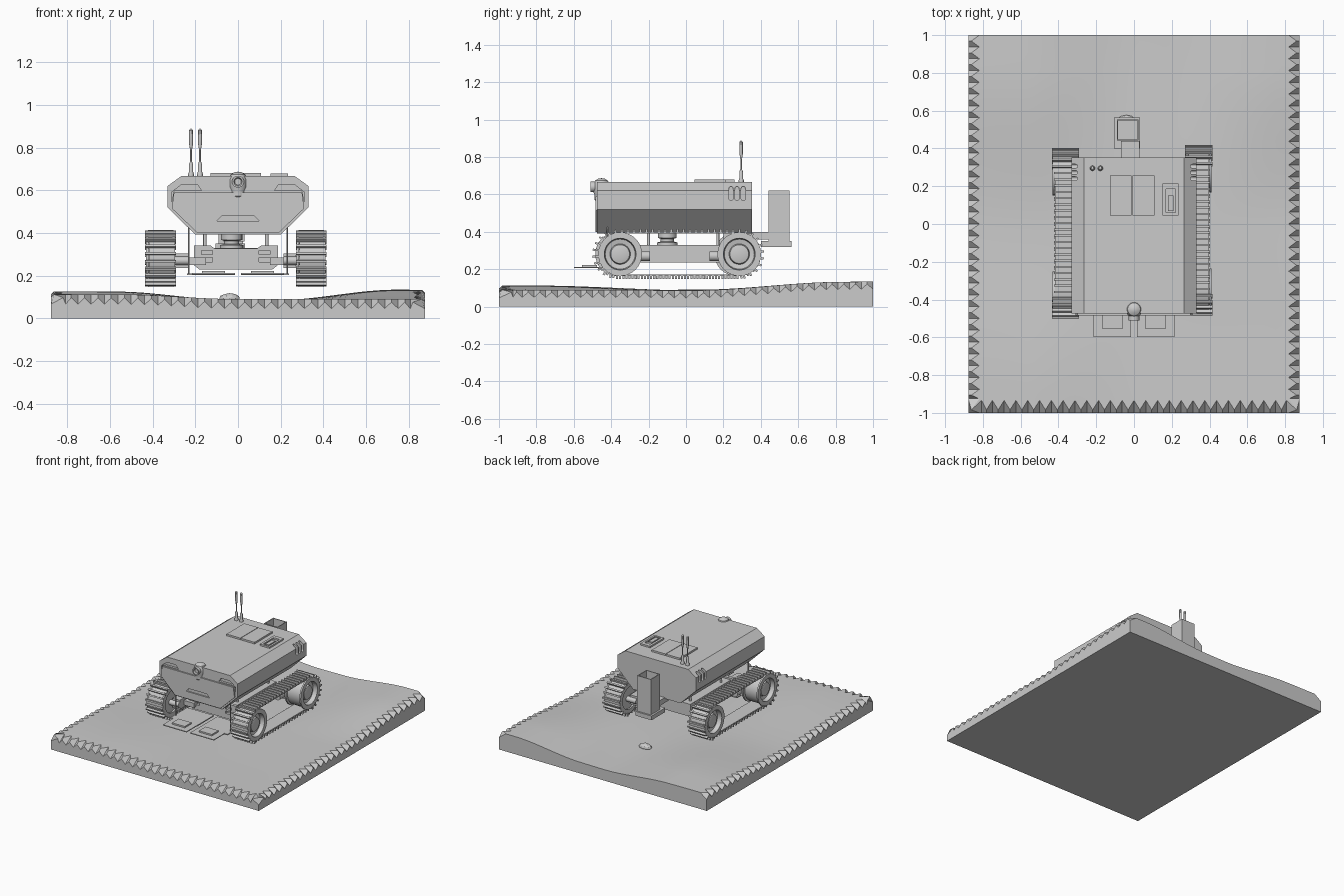
import bpy, bmesh, math
from mathutils import Vector, Matrix

cube = bpy.data.objects.get("Cube")
if cube:
    bpy.data.objects.remove(cube)

grey = bpy.data.materials.new("plain grey")
grey.use_nodes = True
grey.diffuse_color = (0.6, 0.6, 0.6, 1)
grey.node_tree.nodes["Principled BSDF"].inputs["Base Color"].default_value = (0.6, 0.6, 0.6, 1)


def finish(name, bm, smooth=True):
    bmesh.ops.recalc_face_normals(bm, faces=bm.faces)
    mesh = bpy.data.meshes.new(name)
    bm.to_mesh(mesh)
    bm.free()
    mesh.materials.append(grey)
    ob = bpy.data.objects.new(name, mesh)
    bpy.context.collection.objects.link(ob)
    if smooth:
        bpy.ops.object.select_all(action='DESELECT')
        ob.select_set(True)
        bpy.context.view_layer.objects.active = ob
        bpy.ops.object.shade_smooth_by_angle(angle=math.radians(30))
    return ob


def add_box(bm, centre, size, turn=0):
    m = Matrix.Translation(centre) @ Matrix.Rotation(turn, 4, 'X') @ Matrix.Diagonal((*size, 1))
    bmesh.ops.create_cube(bm, size=1, matrix=m)


def box(name, x, y, z):
    bm = bmesh.new()
    spans = (x, y, z)
    add_box(bm, [(a + b) / 2 for a, b in spans], [b - a for a, b in spans])
    return finish(name, bm, False)


def lathe(name, profile, centre, axis='Z', sides=24):
    """Spin (radius, height) points about an axis through centre."""
    bm = bmesh.new()
    verts = [bm.verts.new((r, 0, h)) for r, h in profile]
    edges = [bm.edges.new(p) for p in zip(verts, verts[1:])]
    bmesh.ops.spin(bm, geom=verts + edges, axis=(0, 0, 1), cent=(0, 0, 0),
                   angle=math.tau, steps=sides)
    bmesh.ops.remove_doubles(bm, verts=bm.verts, dist=0.0002)
    direction = Vector([c == axis[-1] for c in "XYZ"]) * (-1 if axis[0] == '-' else 1)
    turn = Vector((0, 0, 1)).rotation_difference(direction)
    bmesh.ops.transform(bm, verts=bm.verts,
                        matrix=Matrix.Translation(centre) @ turn.to_matrix().to_4x4())
    return finish(name, bm)


def rod(name, r, length, centre, axis='Z', sides=16):
    return lathe(name, [(0, 0), (r, 0), (r, length), (0, length)], centre, axis, sides)


def prism(name, points, start, end, axis='Y'):
    """Extrude an outline: (x, z) along Y or (y, z) along X."""
    bm = bmesh.new()
    face = bm.faces.new([bm.verts.new((a, start, b) if axis == 'Y' else (start, a, b))
                         for a, b in points])
    moved = bmesh.ops.extrude_face_region(bm, geom=[face])["geom"]
    shift = (0, end - start, 0) if axis == 'Y' else (end - start, 0, 0)
    bmesh.ops.translate(bm, vec=shift, verts=[v for v in moved if isinstance(v, bmesh.types.BMVert)])
    return finish(name, bm, False)


def cut(target, cutters):
    """Carve the cutters out of the target and remove them."""
    for cutter in cutters:
        mod = target.modifiers.new("recess", 'BOOLEAN')
        mod.operation, mod.object, mod.solver = 'DIFFERENCE', cutter, 'EXACT'
    graph = bpy.context.evaluated_depsgraph_get()
    graph.update()
    target_mesh = bpy.data.meshes.new_from_object(target.evaluated_get(graph))
    target.modifiers.clear()
    target.data = target_mesh
    for cutter in cutters:
        bpy.data.objects.remove(cutter)


def both(half):
    """Complete a half outline by mirroring it over x = 0."""
    return half + [(-x, z) for x, z in reversed(half)]


# Ground slab: shallow valley with raised corners and a notched rim on three sides
def ease(t):
    t = max(0, min(1, t))
    return t * t * (3 - 2 * t)


def ground_height(x, y):
    across = 0.036 * ease(-x / 0.55) if x < 0 else 0.045 * ease((x - 0.2) / 0.55)
    along = 0.75 * ease(-y / 0.9) if y < 0 else ease(y / 0.8)
    if x > 0 and y < 0:
        along *= 0.2
    return 0.087 + across * along + 0.004 * math.sin(4 * x + 2 * y) * math.cos(3 * y - x)


bm = bmesh.new()
nx, ny = 56, 64
bmesh.ops.create_grid(bm, x_segments=nx, y_segments=ny, size=1)
for v in bm.verts:
    i, j = round((v.co.x + 1) / 2 * nx), round((v.co.y + 1) / 2 * ny)
    x, y = v.co.x * 0.875, v.co.y
    side = min(i, nx - i)
    if side in (1, 2):
        inset = 0.068 if side == 2 else 0.056 if j % 2 == 0 else 0.014
        x = math.copysign(0.875 - inset, x)
    if j in (1, 2):
        y = (0.075 if j == 2 else 0.066 if i % 2 == 0 else 0.016) - 1
    z = ground_height(x, y)
    if j == 0:
        z -= 0.045 if i % 2 == 0 else 0.015
    elif side == 0:
        z -= 0.04 if j % 2 == 0 else 0.012
    v.co = (x, y, z)
rim = [e for e in bm.edges if e.is_boundary]
skirt = bmesh.ops.extrude_edge_only(bm, edges=rim)["geom"]
for v in skirt:
    if isinstance(v, bmesh.types.BMVert):
        v.co.z = 0
bmesh.ops.contextual_create(bm, geom=[e for e in skirt if isinstance(e, bmesh.types.BMEdge)])
finish("ground", bm)

bm = bmesh.new()
bmesh.ops.create_icosphere(bm, subdivisions=2, radius=1,
                           matrix=Matrix.Translation((-0.04, 0.545, 0.092)) @ Matrix.Diagonal((0.05, 0.032, 0.026, 1)))
finish("rock", bm, False)

# Hull, with side slots and recesses in the nose
hull = prism("hull", both([(0.2, 0.392), (0.33, 0.52), (0.33, 0.62), (0.265, 0.667)]), -0.475, 0.352)
nose = prism("nose_panel", both([(0.19, 0.4), (0.31, 0.515), (0.3, 0.59), (0.17, 0.59)]), -0.485, -0.475)
cut(nose, [prism("slot_cutter", both([(0.1, 0.455), (0.075, 0.48)]), -0.5, -0.47)])
recesses = []
for s in (-1, 1):
    recesses.append(prism("lamp_cutter", [(s * x, z) for x, z in
                          [(0.17, 0.598), (0.19, 0.626), (0.265, 0.626), (0.312, 0.59), (0.312, 0.54),
                           (0.3, 0.598)]], -0.5, -0.458))
    for n in range(3):
        y = 0.24 + n * 0.033
        arc = [math.pi * k / 6 for k in range(7)]
        outline = [(y + 0.011 * math.cos(a), 0.632 + 0.011 * math.sin(a)) for a in arc]
        outline += [(y - 0.011 * math.cos(a), 0.578 - 0.011 * math.sin(a)) for a in arc]
        recesses.append(prism("slot_cutter", outline, s * 0.288, s * 0.35, 'X'))
cut(hull, recesses)

# Roof fittings
box("hatch_right", (-0.128, -0.012), (0.045, 0.258), (0.666, 0.68))
box("hatch_left", (-0.008, 0.108), (0.045, 0.258), (0.666, 0.68))
vent = box("roof_vent", (0.152, 0.235), (0.045, 0.215), (0.66, 0.679))
cut(vent, [box("vent_cutter", (0.17, 0.22), (0.06, 0.185), (0.667, 0.7))])
box("roof_vent_grip", (0.18, 0.21), (0.07, 0.15), (0.666, 0.678))
for x in (-0.22, -0.178):
    lathe("antenna", [(0, 0), (0.014, 0), (0.014, 0.01), (0.01, 0.02), (0.01, 0.055), (0.004, 0.07),
                      (0.004, 0.12), (0.009, 0.15), (0.009, 0.215), (0, 0.224)], (x, 0.295, 0.666), sides=12)

# Camera head at the front edge
lathe("camera_head", [(0, 0), (0.026, 0.002), (0.038, 0.018), (0.036, 0.04), (0.044, 0.06),
                      (0.044, 0.095), (0.034, 0.118), (0.016, 0.129), (0, 0.131)], (0, -0.452, 0.556))
lathe("camera_lens", [(0, 0), (0.028, 0), (0.028, 0.055), (0.02, 0.055), (0.015, 0.042), (0, 0.042)],
      (0, -0.455, 0.64), '-Y')

# Chassis, slotted front bracket and hull mounts
box("chassis", (-0.19, 0.17), (-0.27, 0.22), (0.235, 0.33))
bracket = prism("front_bracket", [(x - 0.01, z) for x, z in
                both([(0.17, 0.228), (0.197, 0.25), (0.197, 0.342), (0.12, 0.342), (0.1, 0.328)])], -0.292, -0.268)
cut(bracket, [box("slot_cutter", (x - 0.026, x + 0.026), (-0.3, -0.272), (z - 0.01, z + 0.01))
              for x in (-0.145, 0.125) for z in (0.275, 0.308)])
for x in (-0.155, 0.135):
    for y in (-0.2, 0.17):
        rod("mount_post", 0.008, 0.07, (x, y, 0.33))
lathe("turntable", [(0, 0), (0.055, 0), (0.055, 0.015), (0.035, 0.02), (0.035, 0.035), (0.05, 0.04),
                    (0.05, 0.067), (0, 0.067)], (-0.03, -0.1, 0.328))

# Low front trays, hung from the hull on thin rods
for s, side in ((-1, "right"), (1, "left")):
    outer = sorted((s * 0.015, s * 0.215))
    inner = sorted((s * 0.06, s * 0.168))
    box(side + "_tray", outer, (-0.598, -0.46), (0.206, 0.212))
    box(side + "_tray_pad", inner, (-0.555, -0.475), (0.211, 0.223))
    box(side + "_tray_arm", sorted((s * 0.015, s * 0.24)), (-0.47, -0.27), (0.203, 0.211))
    rod(side + "_tray_rod", 0.004, 0.25, (s * 0.23, -0.42, 0.205), sides=8)


# Tracks: belt, cleats, wheels, axles and gearboxes
def belt_point(t, y0, y1, zc, r):
    """Point and turning angle at distance t round the belt."""
    run, bend = y1 - y0, math.pi * r
    t %= 2 * (run + bend)
    if t < run:
        return y0 + t, zc - r, 0
    if t < run + bend:
        a = (t - run) / r
        return y1 + r * math.sin(a), zc - r * math.cos(a), a
    if t < 2 * run + bend:
        return y1 - (t - run - bend), zc + r, math.pi
    a = (t - 2 * run - bend) / r + math.pi
    return y0 + r * math.sin(a), zc - r * math.cos(a), a


for s, side in ((-1, "right"), (1, "left")):
    xc = -0.01 + s * 0.3525
    y0, y1, zc, r = -0.36 + s * 0.008, 0.277 + s * 0.008, 0.281, 0.113
    total = 2 * (y1 - y0 + math.pi * r)
    bm = bmesh.new()
    steps = 72
    rings = []
    for k in range(steps):
        y, z, a = belt_point(total * k / steps, y0, y1, zc, r)
        out = Vector((0, math.sin(a), -math.cos(a)))
        p = Vector((xc, y, z))
        rings.append([bm.verts.new(p + Vector((dx, 0, 0)) + out * d)
                      for dx, d in ((-0.055, -0.004), (0.055, -0.004), (0.055, 0.004), (-0.055, 0.004))])
    for k in range(steps):
        a, b = rings[k], rings[(k + 1) % steps]
        for m in range(4):
            bm.faces.new((a[m], a[(m + 1) % 4], b[(m + 1) % 4], b[m]))
    finish(side + "_belt", bm)
    bm = bmesh.new()
    for k in range(60):
        y, z, a = belt_point(total * k / 60, y0, y1, zc, r)
        out = Vector((0, math.sin(a), -math.cos(a))) * 0.009
        add_box(bm, Vector((xc, y, z)) + out, (0.12 if a in (0, math.pi) else 0.144, 0.011, 0.022), a)
    finish(side + "_cleats", bm, False)
    for y, end in ((y0, "front"), (y1, "rear")):
        axis = 'X' if s > 0 else '-X'
        lathe(f"{side}_{end}_wheel", [(0, -0.05), (0.106, -0.05), (0.108, 0.062), (0.085, 0.066), (0.08, 0.035),
                                      (0.055, 0.03), (0.05, 0.05), (0.03, 0.055), (0, 0.055)],
              (xc, y, zc), axis, 32)
        for dx in (-0.068, 0.056):
            lathe(f"{side}_{end}_rim", [(0.085, 0), (0.117, 0), (0.117, 0.012), (0.085, 0.012), (0.085, 0)],
                  (xc + dx, y, zc), 'X', 32)
        inward = 0.1 if end == "front" else -0.1
        rod(f"{side}_{end}_axle", 0.02, 0.1, (xc - s * 0.13, y, 0.27), axis)
        gx = xc - s * 0.1
        box(f"{side}_{end}_gearbox", (gx - 0.03, gx + 0.03), sorted((y, y + inward)), (0.235, 0.305))
        rod(f"{side}_{end}_motor", 0.026, 0.06, (gx, y + inward, 0.27), 'Y' if inward > 0 else '-Y')
        box(f"{side}_{end}_strut", sorted((s * 0.15, gx)), sorted((y + inward, y + inward * 0.5)), (0.25, 0.285))

# Open bin carried on a shelf behind the hull
box("bin_shelf", (-0.105, 0.032), (0.4, 0.565), (0.318, 0.35))
box("bin_arm", (-0.068, 0.03), (0.2, 0.44), (0.36, 0.4))
bm = bmesh.new()
add_box(bm, (-0.033, 0.497, 0.484), (0.115, 0.112, 0.272))
top = max(bm.faces, key=lambda f: f.calc_center_median().z)
bmesh.ops.inset_region(bm, faces=[top], thickness=0.009)
rim_edges = list(top.verts)
floor = bmesh.ops.extrude_discrete_faces(bm, faces=[top])["faces"][0]
bmesh.ops.translate(bm, vec=(0, 0, -0.25), verts=floor.verts)
finish("bin", bm, False)
